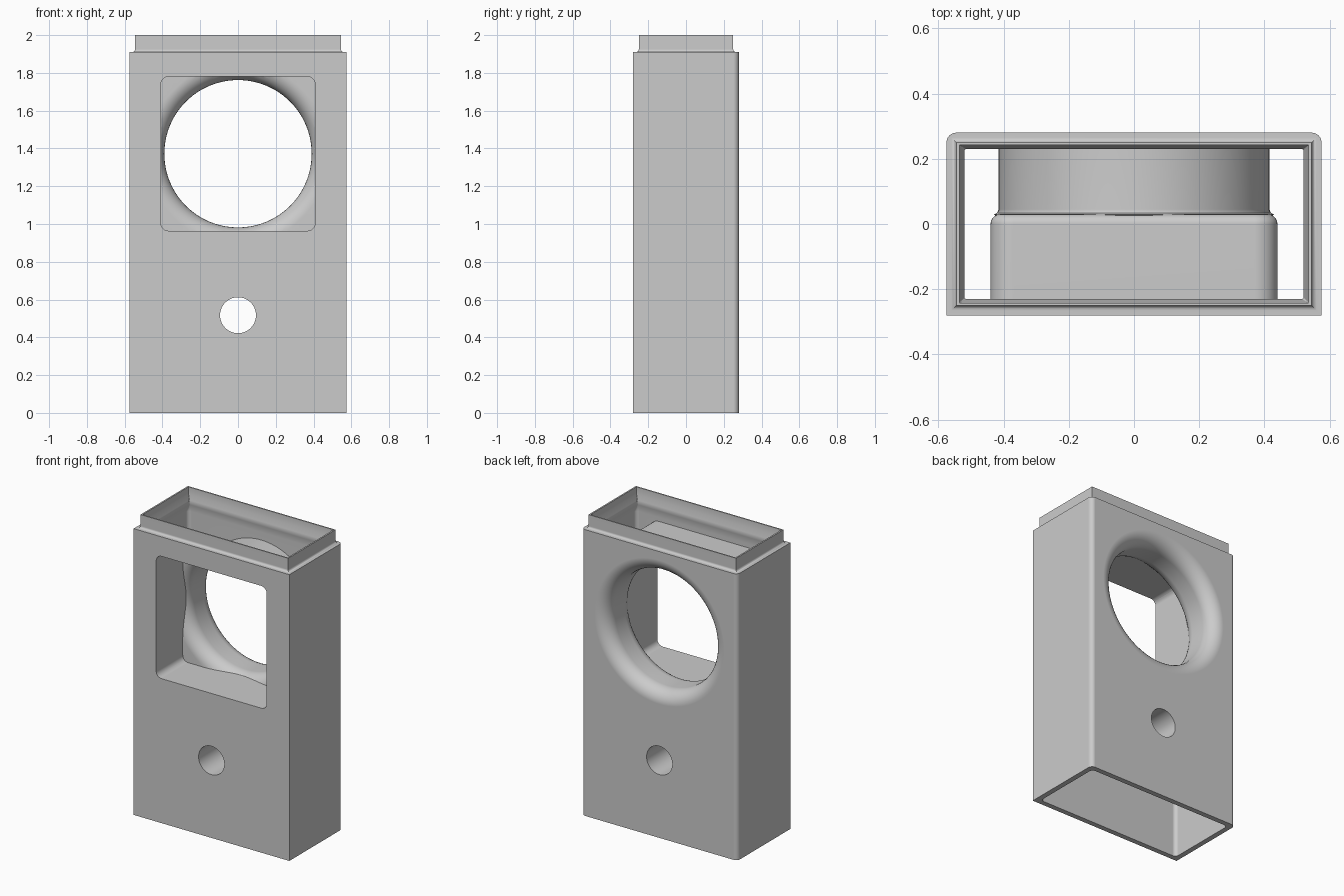
import bpy, bmesh, math
from mathutils import Vector

cube = bpy.data.objects.get("Cube")
if cube:
    bpy.data.objects.remove(cube, do_unlink=True)

WINDOW_Z, HOLE_Z = 1.372, 0.517
BORE, FLARE = 0.39, 0.09

grey = bpy.data.materials.new("plain grey")
grey.use_nodes = True
grey.diffuse_color = (0.6, 0.6, 0.6, 1)
grey.node_tree.nodes["Principled BSDF"].inputs["Base Color"].default_value = (0.6, 0.6, 0.6, 1)


def ring(hx, hy, r_plus, r_minus, n):
    """Rounded rectangle with one radius on the +y corners, another on the -y corners."""
    pts = []
    for k, (sx, sy) in enumerate([(1, 1), (-1, 1), (-1, -1), (1, -1)]):
        r = r_plus if sy > 0 else r_minus
        for i in range(n + 1):
            a = math.pi / 2 * (k + i / n)
            pts.append((sx * (hx - r) + r * math.cos(a), sy * (hy - r) + r * math.sin(a)))
    return pts


def loft(name, sections, n=8, z_centre=None):
    """Solid through sections (hx, hy, r_plus, r_minus, station), along z,
    or along y when z_centre is given."""
    bm = bmesh.new()
    loops = []
    for hx, hy, rp, rm, s in sections:
        loops.append([bm.verts.new((a, b, s) if z_centre is None else (a, s, b + z_centre))
                      for a, b in ring(hx, hy, rp, rm, n)])
    for low, high in zip(loops, loops[1:]):
        for i in range(len(low)):
            j = (i + 1) % len(low)
            bm.faces.new((low[i], low[j], high[j], high[i]))
    bm.faces.new(loops[0])
    bm.faces.new(loops[-1])
    bmesh.ops.remove_doubles(bm, verts=bm.verts, dist=1e-5)
    bmesh.ops.recalc_face_normals(bm, faces=bm.faces)
    mesh = bpy.data.meshes.new(name)
    bm.to_mesh(mesh)
    bm.free()
    mesh.materials.append(grey)
    obj = bpy.data.objects.new(name, mesh)
    bpy.context.collection.objects.link(obj)
    return obj


def lathe(name, profile, z):
    """Round solid along y from (radius, y) pairs."""
    return loft(name, [(r, r, r, r, y) for r, y in profile], 24, z)


def combine(target, other, operation):
    mod = target.modifiers.new("cut", 'BOOLEAN')
    mod.operation, mod.solver, mod.object = operation, 'EXACT', other
    bpy.context.view_layer.objects.active = target
    bpy.ops.object.modifier_apply(modifier=mod.name)
    bpy.data.objects.remove(other, do_unlink=True)


def quarter(steps=8):
    return [math.pi / 2 * i / steps for i in range(steps + 1)]


# Outer housing with a stepped rim, back corners rounded
sections = [(0.575, 0.28, 0.03, 0, 0), (0.575, 0.28, 0.03, 0, 1.91)]
for a in quarter(4):
    d = 0.015 * (1 - math.sin(a))
    sections.append((0.545 + d, 0.25 + d, 0, 0, 1.91 + 0.015 * (1 - math.cos(a))))
sections.append((0.545, 0.25, 0, 0, 2.0))
housing = loft("housing", sections)

# Hollow interior, open at both ends, narrowing under the rim
cavity = loft("cavity", [
    (0.54, 0.245, 0.025, 0.025, -0.1), (0.54, 0.245, 0.025, 0.025, 1.84),
    (0.52, 0.23, 0.006, 0.006, 1.89), (0.52, 0.23, 0.006, 0.006, 1.92),
    (0.535, 0.242, 0.002, 0.002, 1.95), (0.535, 0.242, 0.002, 0.002, 2.1)])
combine(housing, cavity, 'DIFFERENCE')

# Square window sleeve at the front, with a rounded back edge
sections = [(0.44, 0.44, 0.07, 0.07, -0.26)]
for a in quarter(5):
    h = 0.41 + 0.03 * math.cos(a)
    sections.append((h, h, h - 0.37, h - 0.37, 0.03 * math.sin(a)))
sleeve = loft("window_sleeve", sections, z_centre=WINDOW_Z)

# Round sleeve at the back, and the small through tube
round_sleeve = lathe("round_sleeve", [(0.40, 0.01), (0.43, 0.029), (0.42, 0.034),
                                      (0.415, 0.045), (0.415, 0.26)], WINDOW_Z)
combine(sleeve, round_sleeve, 'UNION')
combine(housing, sleeve, 'UNION')
combine(housing, lathe("small_tube", [(0.12, -0.26), (0.12, 0.26)], HOLE_Z), 'UNION')

# Bore with rounded mouths, clipped to the square window at the front
profile = [(0.8, -0.5), (0.8, 0)]
profile += [(BORE + FLARE * (1 - math.sin(a)), FLARE * (1 - math.cos(a))) for a in quarter()]
profile += [(BORE + FLARE * (1 - math.cos(a)), 0.28 - FLARE + FLARE * math.sin(a)) for a in quarter()]
profile += [(BORE + FLARE, 0.4)]
bore = lathe("bore", profile, WINDOW_Z)
clip = loft("window_clip", [(0.408, 0.408, 0.04, 0.04, -0.4), (0.408, 0.408, 0.04, 0.04, 0.14),
                            (0.9, 0.9, 0.04, 0.04, 0.14), (0.9, 0.9, 0.04, 0.04, 0.6)],
            z_centre=WINDOW_Z)
combine(bore, clip, 'INTERSECT')
combine(housing, bore, 'DIFFERENCE')
combine(housing, lathe("small_hole", [(0.095, -0.4), (0.095, 0.4)], HOLE_Z), 'DIFFERENCE')

# Smooth curved surfaces, crisp edges
bpy.ops.object.select_all(action='DESELECT')
housing.select_set(True)
bpy.context.view_layer.objects.active = housing
bpy.ops.object.shade_smooth_by_angle(angle=math.radians(30))
weighted = housing.modifiers.new("weighted_normals", 'WEIGHTED_NORMAL')
weighted.keep_sharp = True
